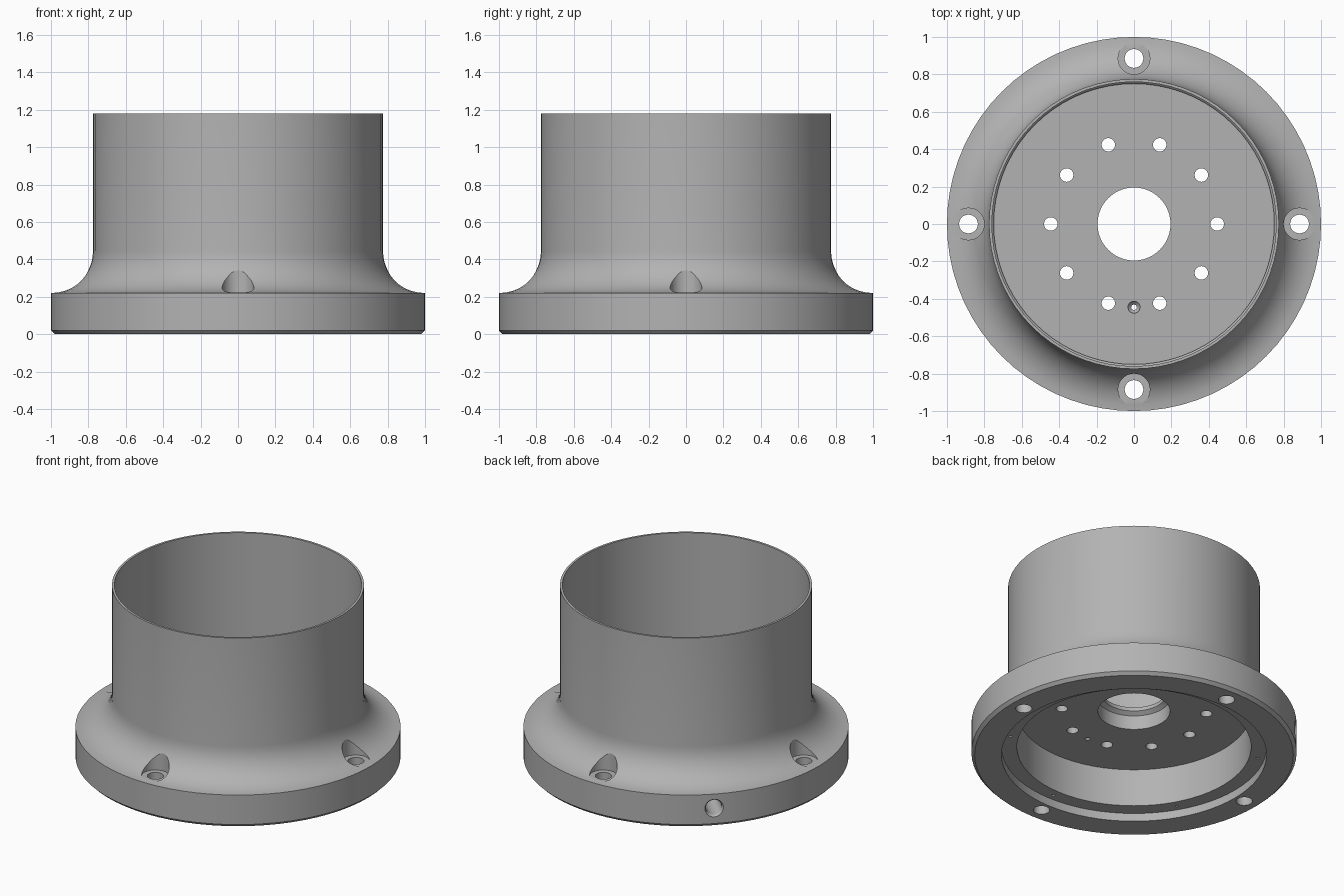
import bpy, bmesh
from math import radians, sin, cos, pi
from mathutils import Matrix, Vector

cube = bpy.data.objects.get("Cube")
if cube:
    bpy.data.objects.remove(cube, do_unlink=True)

steel = bpy.data.materials.new("grey metal")
steel.use_nodes = True
steel.diffuse_color = (0.45, 0.45, 0.45, 1)
steel.node_tree.nodes["Principled BSDF"].inputs["Base Color"].default_value = (0.45, 0.45, 0.45, 1)


def lathe(bm, profile, segments, matrix=Matrix()):
    """Revolve a closed (radius, height) profile around z, then place it."""
    rings = []
    for r, z in profile:
        if r == 0:
            rings.append([bm.verts.new(matrix @ Vector((0, 0, z)))] * segments)
            continue
        rings.append([bm.verts.new(matrix @ Vector((r * cos(2 * pi * i / segments),
                                                    r * sin(2 * pi * i / segments), z)))
                      for i in range(segments)])
    for a, b in zip(rings, rings[1:] + rings[:1]):
        for i in range(segments):
            j = (i + 1) % segments
            quad = list(dict.fromkeys((a[i], a[j], b[j], b[i])))
            if len(quad) > 2:
                bm.faces.new(quad)


def make_object(name, bm):
    bmesh.ops.recalc_face_normals(bm, faces=bm.faces)
    mesh = bpy.data.meshes.new(name)
    bm.to_mesh(mesh)
    bm.free()
    mesh.materials.append(steel)
    ob = bpy.data.objects.new(name, mesh)
    bpy.context.collection.objects.link(ob)
    return ob


def polar(radius, degrees, z=0):
    """Placement at a bolt-circle position."""
    return Matrix.Rotation(radians(degrees), 4, 'Z') @ Matrix.Translation((radius, 0, z))


# Flange, concave fillet, tube wall, cup floor, bore and stepped underside
fillet = [(1.0 - 0.225 * sin(t * pi / 20), 0.445 - 0.225 * cos(t * pi / 20)) for t in range(11)]
profile = [(0.98, 0), (1.0, 0.02)] + fillet + [
    (0.775, 1.18), (0.76, 1.18), (0.76, 0.47), (0.75, 0.46), (0.75, 0.44),
    (0.55, 0.44), (0.55, 0.445), (0.265, 0.445), (0.265, 0.45),
    (0.195, 0.45), (0.195, 0.425), (0.222, 0.405), (0.222, 0.31),
    (0.72, 0.31), (0.72, 0.055), (0.815, 0.055), (0.815, 0)]
bm = bmesh.new()
lathe(bm, profile, 72)
body = make_object("flanged_cup", bm)

# Hole cutters
bm = bmesh.new()
for k in range(4):  # counterbored flange bolts
    lathe(bm, [(0, -0.1), (0.05, -0.1), (0.05, 0.223), (0.085, 0.223), (0.085, 0.7), (0, 0.7)],
          32, polar(0.885, 90 * k))
for k in range(10):  # floor bolt circle
    lathe(bm, [(0, 0.2), (0.036, 0.2), (0.036, 0.6), (0, 0.6)], 24, polar(0.445, 36 * k))
# Countersunk pin hole in the floor
lathe(bm, [(0, 0.2), (0.015, 0.2), (0.015, 0.41), (0.032, 0.427), (0.032, 0.6), (0, 0.6)],
      20, polar(0.445, -90))
for k in range(6):  # small blind holes in the underside ledge
    lathe(bm, [(0, 0.03), (0.01, 0.03), (0.01, 0.13), (0, 0.14)], 12, polar(0.77, 30 + 60 * k))
# Radial hole through the flange rim, with a chamfered mouth
lathe(bm, [(0, 0.65), (0.05, 0.65), (0.05, 0.985), (0.06, 1.0), (0.06, 1.1), (0, 1.1)], 32,
      Matrix.Translation((0, 0, 0.125)) @ Matrix.Rotation(radians(135), 4, 'Z')
      @ Matrix.Rotation(radians(90), 4, 'Y'))
cutter = make_object("hole_cutter", bm)
cutter.hide_render = True

# Cut the holes and finish the shading
cut = body.modifiers.new("holes", 'BOOLEAN')
cut.operation = 'DIFFERENCE'
cut.solver = 'EXACT'
cut.object = cutter
for ob in bpy.context.selected_objects:
    ob.select_set(False)
bpy.context.view_layer.objects.active = body
body.select_set(True)
bpy.ops.object.modifier_apply(modifier=cut.name)
bpy.data.objects.remove(cutter, do_unlink=True)
bpy.ops.object.shade_smooth_by_angle(angle=radians(30))
